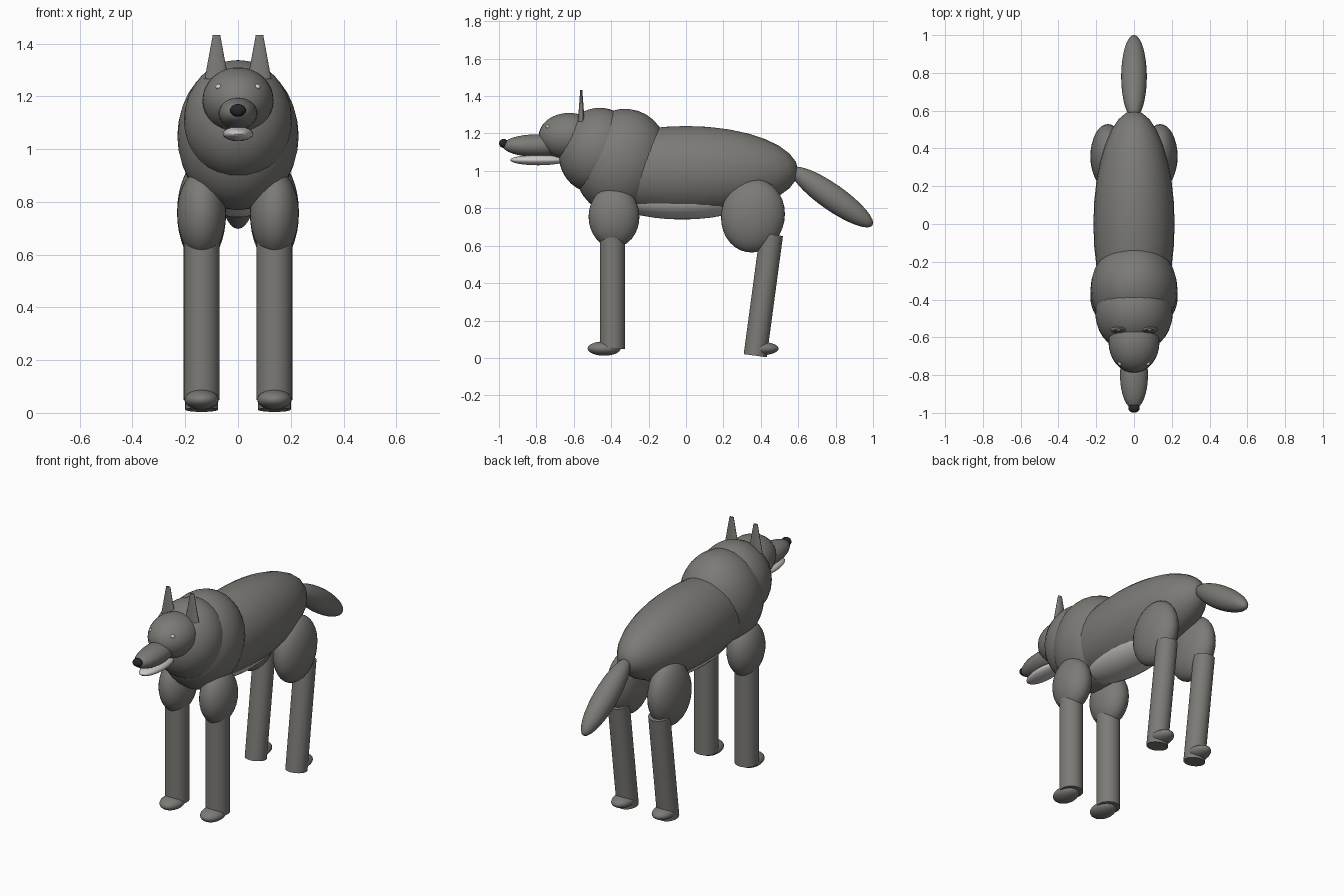
import bpy
from math import radians, atan2
from mathutils import Vector

cube = bpy.data.objects.get("Cube")
if cube:
    bpy.data.objects.remove(cube, do_unlink=True)


def material(name, r, g, b):
    m = bpy.data.materials.new(name)
    m.use_nodes = True
    m.diffuse_color = (r, g, b, 1)
    m.node_tree.nodes["Principled BSDF"].inputs["Base Color"].default_value = (r, g, b, 1)
    return m


FUR = material("grey fur", 0.2, 0.195, 0.18)
PALE = material("pale fur", 0.62, 0.57, 0.57)
BLACK = material("nose black", 0.02, 0.02, 0.02)
EYE = material("eye pale", 0.7, 0.68, 0.62)


def finish(name, mat):
    ob = bpy.context.object
    ob.name = name
    ob.data.materials.append(mat)
    bpy.ops.object.transform_apply(location=False, rotation=False, scale=True)
    bpy.ops.object.shade_smooth_by_angle(angle=radians(40))
    return ob


def ellipsoid(name, loc, size, tilt=0, mat=FUR):
    """Smooth ball with semi-axes size, tilted about x, poles along y."""
    bpy.ops.mesh.primitive_uv_sphere_add(segments=32, ring_count=16, radius=1, location=loc)
    ob = bpy.context.object
    ob.scale = size
    ob.rotation_euler.x = radians(tilt)
    return finish(name, mat)


def cylinder(name, bottom, top, r1, r2, flat=1, mat=FUR):
    """Tapered tube between two points lying in one x plane."""
    a, b = Vector(bottom), Vector(top)
    d = b - a
    bpy.ops.mesh.primitive_cone_add(vertices=32, radius1=r1, radius2=r2,
                                    depth=d.length, location=(a + b) / 2)
    ob = bpy.context.object
    ob.scale.y = flat
    ob.rotation_euler.x = -atan2(d.y, d.z)
    return finish(name, mat)


# Trunk
ellipsoid("body", (0, 0, 1.0), (0.215, 0.6, 0.24))
ellipsoid("belly", (0, -0.02, 0.87), (0.155, 0.4, 0.13), mat=PALE)
ellipsoid("chest", (0, -0.345, 1.05), (0.23, 0.25, 0.285), -18)
ellipsoid("neck", (0, -0.475, 1.11), (0.205, 0.205, 0.23), -18)
ellipsoid("tail", (0, 0.78, 0.86), (0.068, 0.265, 0.07), -35)

# Head
ellipsoid("head", (0, -0.625, 1.185), (0.135, 0.163, 0.125))
ellipsoid("muzzle", (0, -0.8, 1.135), (0.074, 0.18, 0.06))
ellipsoid("lower_jaw", (0, -0.79, 1.058), (0.058, 0.15, 0.028), mat=PALE)
ellipsoid("nose", (0, -0.975, 1.147), (0.03, 0.024, 0.024), mat=BLACK)

# Paired parts
for side, s in (("left", 1), ("right", -1)):
    ellipsoid(side + "_eye", (s * 0.073, -0.738, 1.236), (0.012, 0.012, 0.01), mat=EYE)
    cylinder(side + "_ear", (s * 0.083, -0.56, 1.265), (s * 0.08, -0.56, 1.433),
             0.045, 0.014, 0.4)
    x = s * 0.138
    ellipsoid(side + "_shoulder", (x, -0.385, 0.755), (0.093, 0.136, 0.165))
    cylinder(side + "_front_leg", (x, -0.393, 0.048), (x, -0.393, 0.65), 0.068, 0.068)
    ellipsoid(side + "_front_paw", (x, -0.438, 0.05), (0.065, 0.088, 0.038))
    ellipsoid(side + "_thigh", (x, 0.358, 0.76), (0.093, 0.17, 0.197), -10)
    cylinder(side + "_hind_leg", (x, 0.37, 0.012), (x, 0.457, 0.66), 0.062, 0.062)
    ellipsoid(side + "_hind_paw", (x, 0.407, 0.05), (0.06, 0.088, 0.035))
